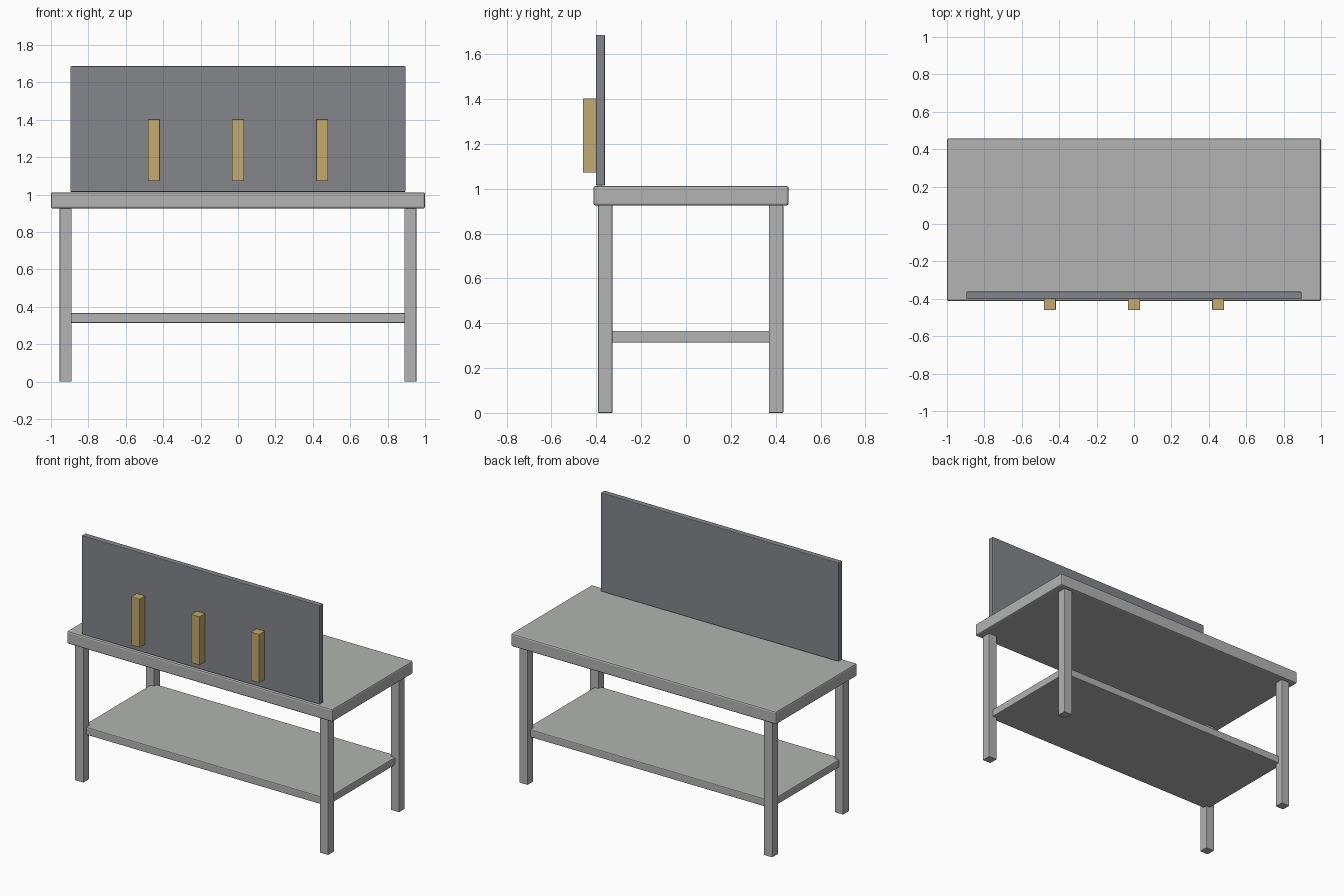
import bpy
from mathutils import Vector

cube = bpy.data.objects.get("Cube")
if cube:
    bpy.data.objects.remove(cube, do_unlink=True)


def material(name, color):
    mat = bpy.data.materials.new(name)
    mat.use_nodes = True
    mat.diffuse_color = (*color, 1)
    bsdf = next(n for n in mat.node_tree.nodes if n.type == "BSDF_PRINCIPLED")
    bsdf.inputs["Base Color"].default_value = (*color, 1)
    return mat


light_grey = material("light grey", (0.445, 0.456, 0.445))
slate_grey = material("slate grey", (0.227, 0.238, 0.254))
tan = material("tan", (0.54, 0.40, 0.16))


def box(name, low, high, mat, bevel):
    """Box between two corners with softened edges."""
    low, high = Vector(low), Vector(high)
    bpy.ops.mesh.primitive_cube_add(size=1, location=(low + high) / 2)
    obj = bpy.context.object
    obj.name = name
    obj.scale = high - low
    bpy.ops.object.transform_apply(location=False, rotation=False, scale=True)
    obj.data.materials.append(mat)
    mod = obj.modifiers.new("soft edges", "BEVEL")
    mod.width = bevel
    mod.segments = 2
    return obj


# Table top and lower shelf; the shelf ends inside the legs
box("table_top", (-1, -0.413, 0.925), (1, 0.458, 1.012), light_grey, 0.01)
box("lower_shelf", (-0.922, -0.36, 0.313), (0.922, 0.402, 0.366), light_grey, 0.006)

# Four square legs
for side, x in (("right", -0.922), ("left", 0.922)):
    for end, y in (("front", -0.36), ("back", 0.402)):
        box(f"{end}_{side}_leg", (x - 0.032, y - 0.032, 0),
            (x + 0.032, y + 0.032, 0.927), light_grey, 0.004)

# Upright board along the front edge
box("upright_board", (-0.896, -0.402, 1.014), (0.896, -0.361, 1.686), slate_grey, 0.005)

# Upright blocks on the front of the board
for place, x in (("right", -0.45), ("middle", 0), ("left", 0.45)):
    box(f"{place}_block", (x - 0.032, -0.46, 1.072),
        (x + 0.032, -0.4, 1.403), tan, 0.003)
